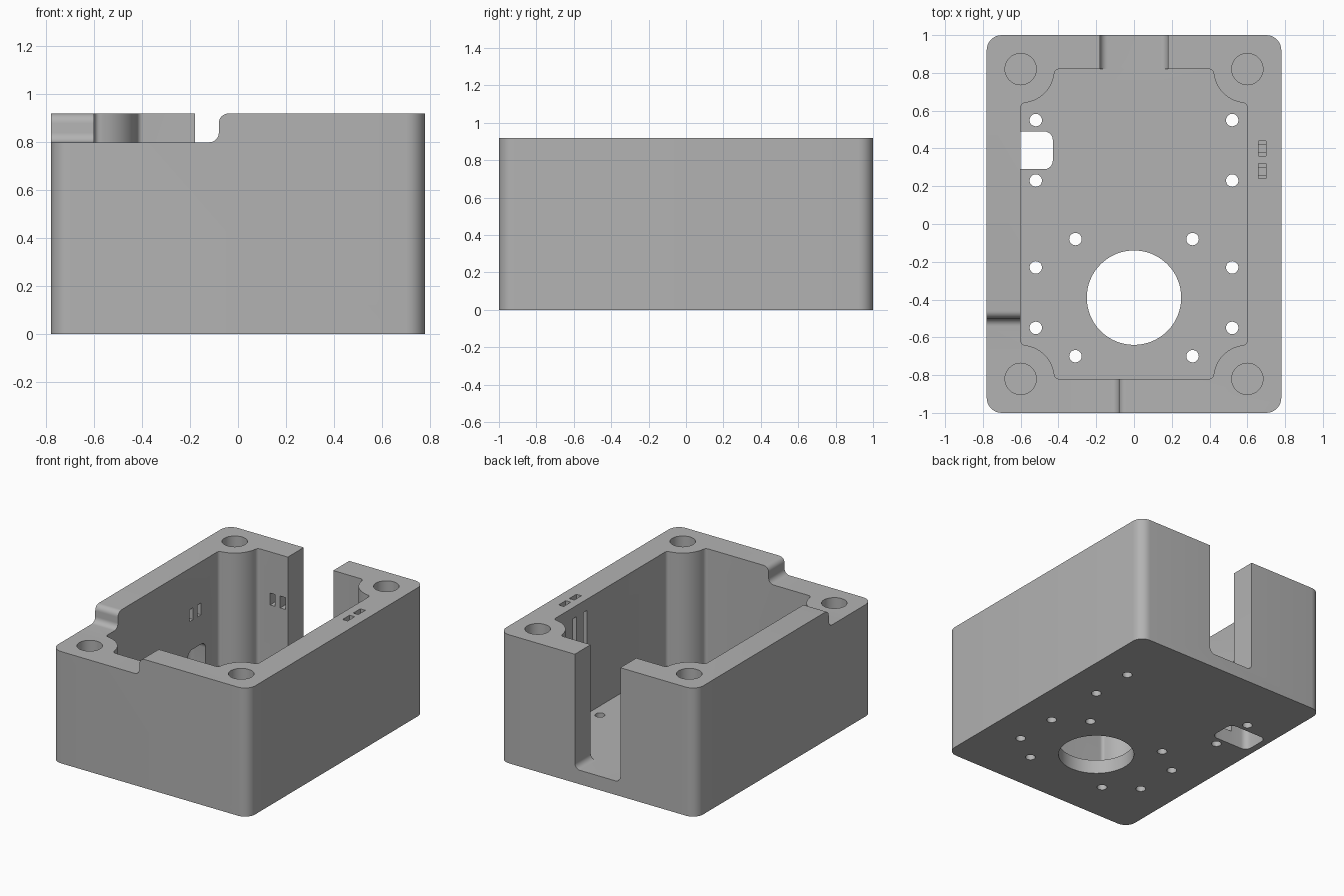
import bpy, bmesh, math
from mathutils import Vector

if "Cube" in bpy.data.objects:
    bpy.data.objects.remove(bpy.data.objects["Cube"])

W, D, H = 0.78, 1.0, 0.92      # half width, half depth, height
FLOOR = 0.10


def arc(cx, cy, r, a0, a1, n=8):
    return [(cx + r * math.cos(math.radians(a0 + (a1 - a0) * i / n)),
             cy + r * math.sin(math.radians(a0 + (a1 - a0) * i / n))) for i in range(n + 1)]


def prism(name, pts, lo, hi, axis='z'):
    """Extrude a 2D outline along an axis."""
    place = {'z': lambda u, v, t: (u, v, t),
             'y': lambda u, v, t: (u, t, v),
             'x': lambda u, v, t: (t, u, v)}[axis]
    bm = bmesh.new()
    a = [bm.verts.new(place(u, v, lo)) for u, v in pts]
    b = [bm.verts.new(place(u, v, hi)) for u, v in pts]
    bm.faces.new(a)
    bm.faces.new(b)
    for i in range(len(pts)):
        j = (i + 1) % len(pts)
        bm.faces.new((a[i], a[j], b[j], b[i]))
    bmesh.ops.recalc_face_normals(bm, faces=bm.faces)
    return finish(name, bm)


def finish(name, bm):
    me = bpy.data.meshes.new(name)
    bm.to_mesh(me)
    bm.free()
    ob = bpy.data.objects.new(name, me)
    bpy.context.collection.objects.link(ob)
    return ob


def box(x0, x1, y0, y1, z0, z1, bevel=0):
    bm = bmesh.new()
    bmesh.ops.create_cube(bm, size=1)
    for v in bm.verts:
        v.co = Vector(((x0, x1)[v.co.x > 0], (y0, y1)[v.co.y > 0], (z0, z1)[v.co.z > 0]))
    if bevel:
        bmesh.ops.bevel(bm, geom=bm.edges[:], offset=bevel, segments=6, profile=0.5, affect='EDGES')
    return finish("box_cutter", bm)


def hole(x, y, r, z0, z1, n=32):
    return prism("hole_cutter", arc(x, y, r, 0, 360, n)[:-1], z0, z1)


def cut(cutter):
    mod = housing.modifiers.new("cut", 'BOOLEAN')
    mod.operation = 'DIFFERENCE'
    mod.solver = 'EXACT'
    mod.object = cutter
    bpy.context.view_layer.objects.active = housing
    bpy.ops.object.modifier_apply(modifier=mod.name)
    bpy.data.objects.remove(cutter)


# Outer block with rounded upright edges
R = 0.08
outline = (arc(W - R, D - R, R, 0, 90) + arc(-W + R, D - R, R, 90, 180)
           + arc(-W + R, -D + R, R, 180, 270) + arc(W - R, -D + R, R, 270, 360))
housing = prism("housing", outline, 0, H)

# Inner cavity that leaves a round screw post in each corner
px, py, pr, f = 0.6, 0.82, 0.18, 0.025
d = math.sqrt((pr + f) ** 2 - f ** 2)
t = math.degrees(math.atan2(f, d))
quarter = (arc(px - f, py - d, f, 0, 90 + t, 5)
           + arc(px, py, pr, 270 - t, 180 + t, 14)
           + arc(px - d, py - f, f, t, 90, 5))
# the first fillet must end where the post arc starts
quarter = quarter[:6] + quarter[7:20] + quarter[21:]
mirror = lambda sx, sy, seq: [(sx * x, sy * y) for x, y in seq]
cavity = (quarter + mirror(-1, 1, quarter[::-1])
          + mirror(-1, -1, quarter) + mirror(1, -1, quarter[::-1]))
cut(prism("cavity_cutter", cavity, FLOOR, 1.2))

# Tall cable opening in the back wall, rounded at its foot
r = 0.04
cut(prism("opening_cutter", arc(-0.18 + r, FLOOR + r, r, 180, 270)
          + arc(0.18 - r, FLOOR + r, r, 270, 360) + [(0.18, 1.2), (-0.18, 1.2)], 0.75, 1.1, 'y'))


# Lowered rim at the front left corner, with S-shaped ends
def step(edge, far):
    return ([(far, 0.8)] + arc(edge - r, 0.8 + r, r, 270, 360)
            + arc(edge + r, H - r, r, 180, 90) + [(edge + r, 1.1), (far, 1.1)])


cut(prism("front_step_cutter", step(-0.08, -0.9), -1.1, -0.72, 'y'))
cut(prism("side_step_cutter", step(-0.5, -1.1), -0.9, -0.35, 'x'))

# Corner screw holes, floor holes
for sx in (-1, 1):
    for sy in (-1, 1):
        cut(hole(sx * 0.6, sy * 0.82, 0.083, 0.5, 1.1))
    for x, y in ((0.52, 0.55), (0.52, 0.23), (0.52, -0.23), (0.52, -0.55), (0.31, -0.08), (0.31, -0.7)):
        cut(hole(sx * x, y, 0.033, -0.1, 0.2, 20))
cut(hole(0, -0.39, 0.25, -0.1, 0.2, 64))

# Cable pocket through the floor and into the left wall
cut(box(-0.73, -0.43, 0.29, 0.49, -0.1, 0.33, 0.045))

# Tie slots: right wall (top and inside), left wall, back wall
for y in (0.28, 0.40):
    cut(box(0.66, 0.70, y - 0.04, y + 0.04, 0.80, 1.0))
    cut(box(0.55, 0.70, y - 0.02, y + 0.02, 0.60, 0.84))
for y in (0.33, 0.42):
    cut(box(-0.69, -0.55, y - 0.02, y + 0.02, 0.54, 0.625))
for x in (-0.30, -0.22):
    cut(box(x - 0.02, x + 0.02, 0.75, 0.91, 0.54, 0.625))

# Colour and shading
grey = bpy.data.materials.new("plain_grey")
grey.diffuse_color = (0.45, 0.45, 0.45, 1)
grey.use_nodes = True
grey.node_tree.nodes["Principled BSDF"].inputs["Base Color"].default_value = grey.diffuse_color
housing.data.materials.clear()
housing.data.materials.append(grey)
for p in housing.data.polygons:
    p.material_index = 0
bpy.ops.object.select_all(action='DESELECT')
housing.select_set(True)
bpy.context.view_layer.objects.active = housing
bpy.ops.object.shade_smooth_by_angle(angle=math.radians(30))
